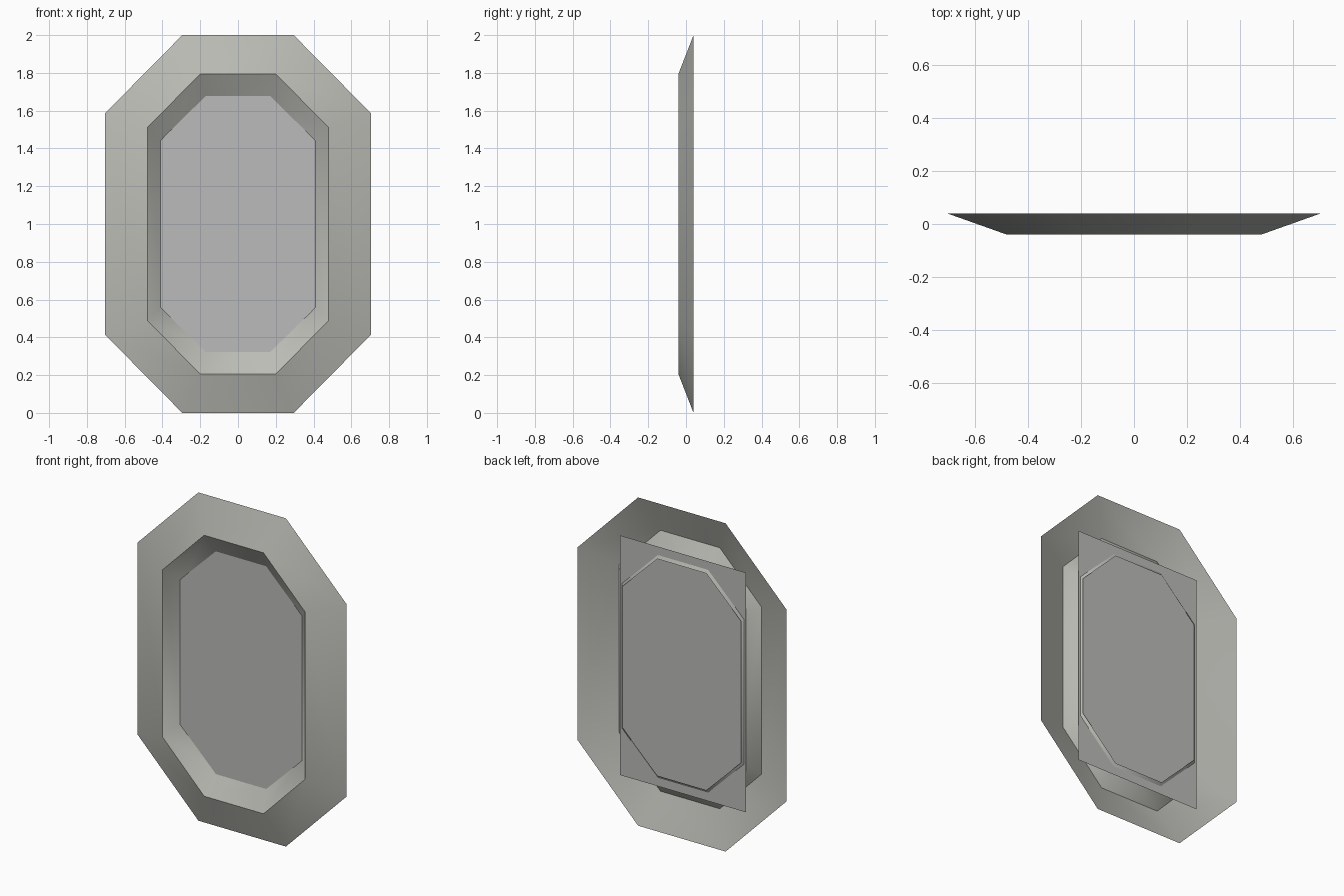
import bpy
import bmesh
import math

cube = bpy.data.objects.get("Cube")
if cube:
    bpy.data.objects.remove(cube, do_unlink=True)

MID = 1.0  # height of the frame's centre


def make_material(name, colour):
    mat = bpy.data.materials.new(name)
    mat.use_nodes = True
    mat.diffuse_color = colour
    mat.node_tree.nodes["Principled BSDF"].inputs["Base Color"].default_value = colour
    return mat


def make_object(name, bm, mat):
    mesh = bpy.data.meshes.new(name)
    bm.to_mesh(mesh)
    bm.free()
    mesh.materials.append(mat)
    obj = bpy.data.objects.new(name, mesh)
    bpy.context.collection.objects.link(obj)
    return obj


def octagon(bm, width, height, flat_x, flat_z, y):
    """Rectangle with chamfered corners, given by half sizes."""
    quarter = [(width, flat_z), (flat_x, height)]
    points = quarter + [(-x, z) for x, z in reversed(quarter)]
    points += [(-x, -z) for x, z in points]
    return [bm.verts.new((x, y, MID + z)) for x, z in points]


# Bevelled frame: open shell running from outer edge over the rim to the inner edge
bm = bmesh.new()
rings = [
    octagon(bm, 0.705, 1.0, 0.295, 0.585, 0.04),
    octagon(bm, 0.48, 0.795, 0.2, 0.51, -0.04),
    octagon(bm, 0.40, 0.66, 0.165, 0.43, 0.04),
]
for outer, inner in zip(rings, rings[1:]):
    for i in range(8):
        j = (i + 1) % 8
        bm.faces.new((outer[i], inner[i], inner[j], outer[j]))
bm.normal_update()
for face in bm.faces:
    if face.normal.y > 0:
        face.normal_flip()
frame = make_object("frame", bm, make_material("warm grey", (0.50, 0.50, 0.465, 1)))

bpy.ops.object.select_all(action="DESELECT")
frame.select_set(True)
bpy.context.view_layer.objects.active = frame
bpy.ops.object.shade_smooth_by_angle(angle=math.radians(40))

# Flat rectangular pane set just inside the back of the frame
bm = bmesh.new()
corners = [(-1, -1), (1, -1), (1, 1), (-1, 1)]
bm.faces.new([bm.verts.new((0.425 * x, 0.029, MID + 0.73 * z)) for x, z in corners])
make_object("pane", bm, make_material("neutral grey", (0.50, 0.50, 0.495, 1)))
